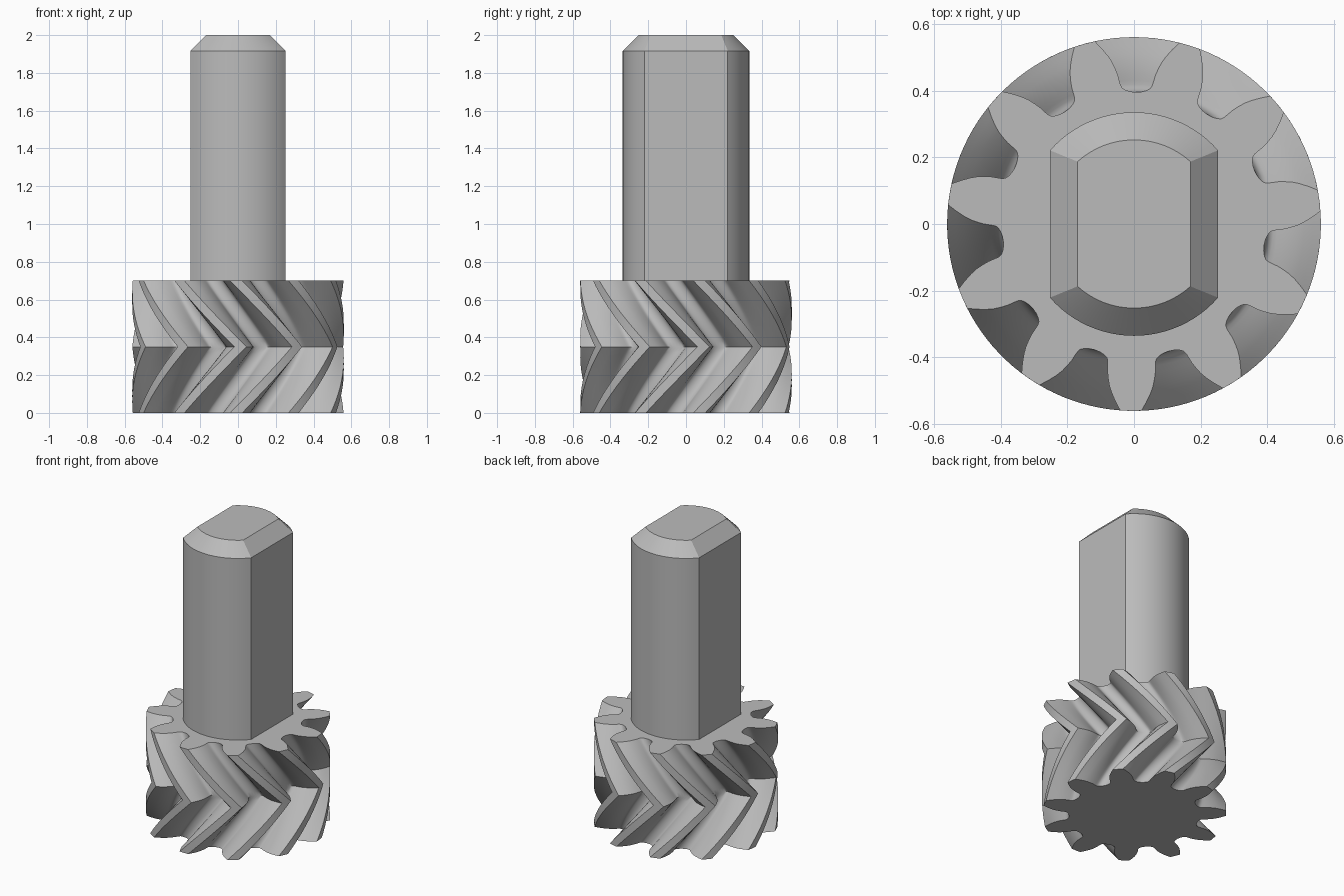
import bpy, bmesh
from math import sin, cos, radians, degrees, atan2, sqrt

cube = bpy.data.objects.get("Cube")
if cube:
    bpy.data.objects.remove(cube, do_unlink=True)

grey = bpy.data.materials.new("plain grey")
grey.use_nodes = True
grey.diffuse_color = (0.5, 0.5, 0.5, 1)
grey.node_tree.nodes["Principled BSDF"].inputs["Base Color"].default_value = (0.5, 0.5, 0.5, 1)


def polar(radius, degrees_):
    return radius * cos(radians(degrees_)), radius * sin(radians(degrees_))


def loft(name, sections, sharp_angle):
    """Skin a stack of (outline, z) sections and cap both ends."""
    bm = bmesh.new()
    rings = [[bm.verts.new((x, y, z)) for x, y in outline] for outline, z in sections]
    for low, high in zip(rings, rings[1:]):
        for i in range(len(low)):
            j = (i + 1) % len(low)
            bm.faces.new((low[i], low[j], high[j], high[i]))
    bm.faces.new(rings[0][::-1])
    bm.faces.new(rings[-1])
    bm.normal_update()
    for face in bm.faces:
        face.smooth = True
    for edge in bm.edges:
        edge.smooth = edge.calc_face_angle(0) < radians(sharp_angle)
    mesh = bpy.data.meshes.new(name)
    bm.to_mesh(mesh)
    bm.free()
    mesh.materials.append(grey)
    obj = bpy.data.objects.new(name, mesh)
    bpy.context.collection.objects.link(obj)
    return obj


# Herringbone gear: half of one tooth gap as (radius, angle from gap centre)
TEETH, GEAR_TOP, TWIST, LAYERS = 11, 0.70, 35, 24
half_gap = [(0.395, 0), (0.397, 2.5), (0.402, 4.5), (0.409, 5.9), (0.418, 6.5),
            (0.43, 6.8), (0.45, 7.2), (0.47, 7.9), (0.49, 8.7), (0.51, 9.8),
            (0.535, 11.4), (0.56, 13.1)]
gap = [(r, -a) for r, a in half_gap[:0:-1]] + half_gap
pitch = 360 / TEETH
gap.append((0.56, pitch / 2))


def gear_outline(turn):
    return [polar(r, 89 + turn + k * pitch + a) for k in range(TEETH) for r, a in gap]


gear_sections = []
for i in range(LAYERS + 1):
    t = i / LAYERS
    gear_sections.append((gear_outline(TWIST * (1 - abs(2 * t - 1))), GEAR_TOP * t))
loft("herringbone_gear", gear_sections, 40)


# Shaft: round bar with two flats and a chamfered end
def shaft_outline(inset, steps=24):
    radius, flat = 0.335 - inset, 0.252 - inset
    corner = degrees(atan2(sqrt(radius ** 2 - flat ** 2), flat))
    arc = [corner + (180 - 2 * corner) * i / steps for i in range(steps + 1)]
    return [polar(radius, a + side) for side in (0, 180) for a in arc]


CHAMFER = 0.083
loft("flatted_shaft", [(shaft_outline(0), GEAR_TOP - 0.01),
                       (shaft_outline(0), 2 - CHAMFER),
                       (shaft_outline(CHAMFER), 2)], 25)
